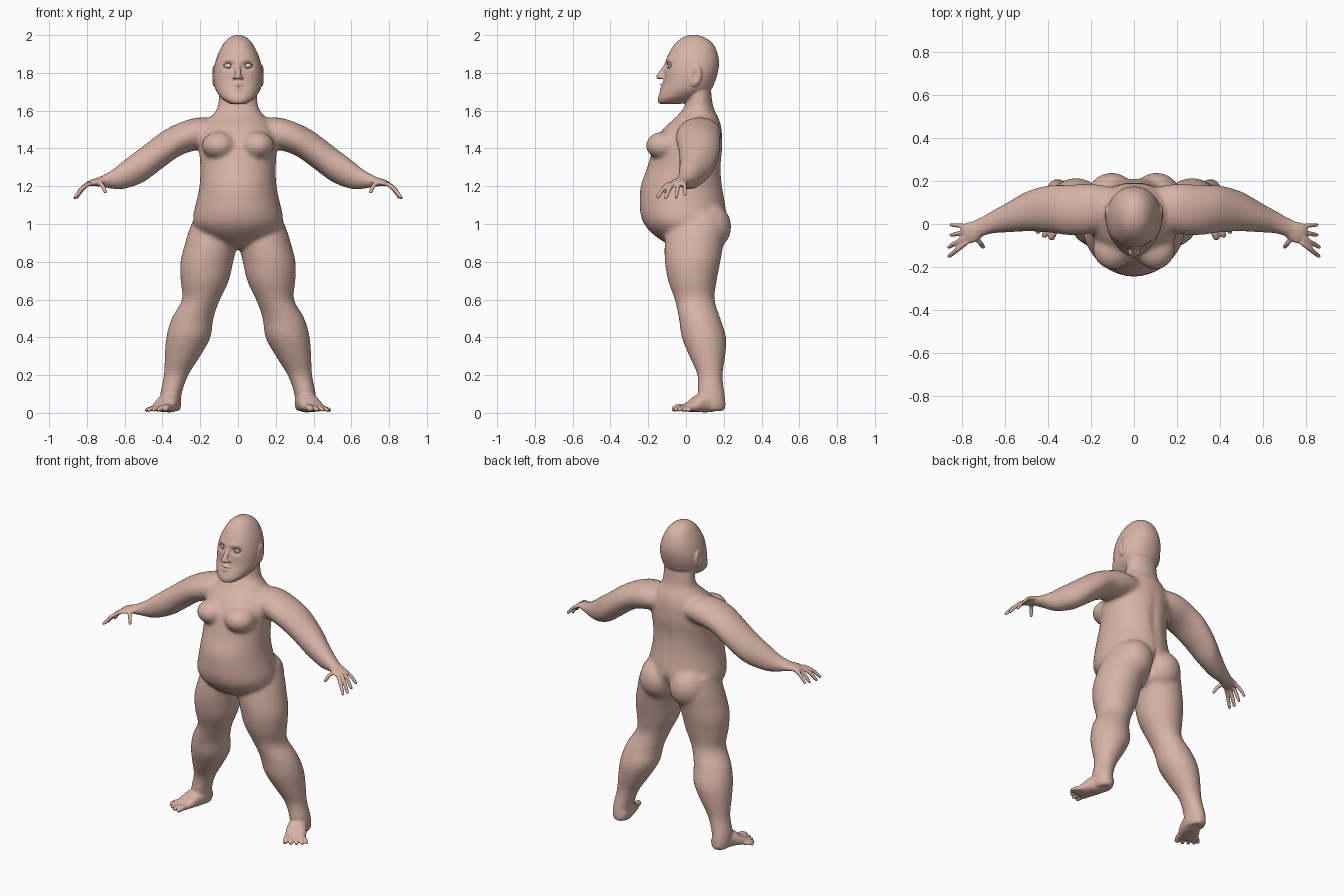
import bpy, bmesh, math
from mathutils import Vector, Matrix

cube = bpy.data.objects.get("Cube")
if cube:
    bpy.data.objects.remove(cube)


def make_material(name, color):
    mat = bpy.data.materials.new(name)
    mat.use_nodes = True
    mat.diffuse_color = color
    mat.node_tree.nodes["Principled BSDF"].inputs["Base Color"].default_value = color
    return mat


skin = make_material("skin", (0.68, 0.45, 0.38, 1))
eye_white = make_material("eye white", (0.8, 0.76, 0.72, 1))
X, Y, Z = Vector((1, 0, 0)), Vector((0, 1, 0)), Vector((0, 0, 1))


def spline(rows, steps):
    """Catmull-Rom interpolation through rows of numbers."""
    rows = [Vector(r) for r in rows]
    out = []
    for i in range(len(rows) - 1):
        a, b, c, d = rows[max(i - 1, 0)], rows[i], rows[i + 1], rows[min(i + 2, len(rows) - 1)]
        for k in range(steps):
            t = k / steps
            out.append(b + (c - a) * (t / 2) + (a * 2 - b * 5 + c * 4 - d) * (t * t / 2)
                       + (b * 3 - a - c * 3 + d) * (t ** 3 / 2))
    return out + [rows[-1]]


def loft(bm, rows, axes=None, sides=28, steps=4, power=1.0, flip=1):
    """Closed tube through (x, y, z, half width, half height) rows."""
    rows = spline(rows, steps)
    rings = []
    for i, r in enumerate(rows):
        centre = Vector(r[:3])
        if axes:
            u, v = axes
        else:
            along = (Vector(rows[min(i + 1, len(rows) - 1)][:3]) - Vector(rows[max(i - 1, 0)][:3])).normalized()
            u = along.cross(Z).normalized()
            v = u.cross(along)
        ring = []
        for k in range(sides):
            a = math.tau * k / sides
            c, s = math.cos(a), math.sin(a)
            p = centre + u * r[3] * math.copysign(abs(c) ** power, c) + v * r[4] * math.copysign(abs(s) ** power, s)
            ring.append(bm.verts.new((p.x * flip, p.y, p.z)))
        rings.append(ring)
    faces = [bm.faces.new(rings[0]), bm.faces.new(rings[-1])]
    for a, b in zip(rings, rings[1:]):
        faces += [bm.faces.new((a[k - 1], a[k], b[k], b[k - 1])) for k in range(sides)]
    bmesh.ops.recalc_face_normals(bm, faces=faces)


def ball(bm, centre, radii, tilt=0.0):
    m = Matrix.Translation(centre) @ Matrix.Rotation(tilt, 4, "X") @ Matrix.Diagonal((*radii, 1))
    bmesh.ops.create_uvsphere(bm, u_segments=24, v_segments=16, radius=1, matrix=m)


def finger(bm, base, tip, r, side, lift=0.012):
    """Gently arched digit with a rounded end."""
    a, b = Vector(base), Vector(tip)
    mid = (a + b) / 2 + Z * lift
    end = b + (b - mid).normalized() * r * 0.5
    loft(bm, [(*a, r, r), (*mid, r, r), (*b, r * .8, r * .8), (*end, r * .3, r * .3)], sides=12, flip=side)


def finish(bm, name, mat):
    mesh = bpy.data.meshes.new(name)
    bm.to_mesh(mesh)
    bm.free()
    ob = bpy.data.objects.new(name, mesh)
    bpy.context.collection.objects.link(ob)
    mesh.materials.append(mat)
    for p in mesh.polygons:
        p.use_smooth = True
    return ob


def fuse(bm, voxel, smoothing):
    """Merge overlapping volumes into one skin and return it as a bmesh."""
    ob = finish(bm, "volume", skin)
    rem = ob.modifiers.new("merge", "REMESH")
    rem.mode, rem.voxel_size = "VOXEL", voxel
    smooth = ob.modifiers.new("soften", "SMOOTH")
    smooth.factor, smooth.iterations = 0.5, smoothing
    graph = bpy.context.evaluated_depsgraph_get()
    mesh = bpy.data.meshes.new_from_object(ob.evaluated_get(graph))
    bpy.data.objects.remove(ob)
    out = bmesh.new()
    out.from_mesh(mesh)
    bpy.data.meshes.remove(mesh)
    return out


def sculpt(bm, centre, radii, offset):
    """Push the skin near a point with a soft falloff."""
    centre, offset = Vector(centre), Vector(offset)
    for v in bm.verts:
        d = v.co - centre
        q = sum((d[i] / radii[i]) ** 2 for i in range(3))
        if q < 6:
            v.co += offset * math.exp(-q)


# Torso: height, half width, front, back
torso = [(.87, .05, -.05, .1), (.9, .13, -.11, .15), (.95, .2, -.18, .18), (1, .235, -.222, .2),
         (1.05, .237, -.24, .215), (1.1, .225, -.245, .21), (1.2, .204, -.24, .195), (1.3, .2, -.205, .188),
         (1.4, .207, -.175, .195), (1.46, .21, -.15, .193), (1.51, .19, -.115, .188), (1.56, .15, -.06, .173),
         (1.61, .112, -.015, .148), (1.66, .103, 0, .138), (1.74, .1, 0, .13)]
bm = bmesh.new()
loft(bm, [(0, (f + b) / 2, z, w, (b - f) / 2) for z, w, f, b in torso], (X, Y), sides=40)

# Legs: inner, outer, front, back at each height
leg = [(1.06, .03, .22, -.06, .2), (.97, .005, .258, -.1, .21), (.9, .003, .28, -.113, .2), (.8, .025, .305, -.112, .182),
       (.7, .048, .304, -.095, .163), (.6, .095, .297, -.06, .152), (.5, .13, .352, -.038, .182),
       (.4, .145, .38, -.023, .213), (.3, .2, .388, .017, .208), (.2, .262, .393, .06, .194),
       (.1, .298, .412, .06, .205), (.03, .3, .41, .07, .212), (.01, .31, .4, .08, .2)]
# Arms: bottom, top, front, back at each distance from the middle
arm = [(.08, 1.42, 1.55, -.02, .17), (.2, 1.395, 1.565, -.045, .188), (.3, 1.365, 1.54, -.053, .183),
       (.4, 1.295, 1.49, -.04, .18), (.5, 1.222, 1.415, -.035, .152), (.6, 1.185, 1.34, -.04, .095),
       (.66, 1.185, 1.292, -.045, .062), (.72, 1.195, 1.256, -.062, .03), (.76, 1.2, 1.24, -.07, .015)]
for side in (1, -1):
    loft(bm, [((i + o) / 2, (f + b) / 2, z, (o - i) / 2, (b - f) / 2) for z, i, o, f, b in leg], (X, Y), flip=side)
    loft(bm, [(x, (f + b) / 2, (lo + hi) / 2, (b - f) / 2, (hi - lo) / 2) for x, lo, hi, f, b in arm], (Y, Z), flip=side)
    # Chest and buttocks
    ball(bm, (.1 * side, -.115, 1.415), (.092, .098, .075))
    ball(bm, (.105 * side, .125, .985), (.115, .115, .125))
bm = fuse(bm, 0.012, 7)

# Head: height, half width, front, back
head = [(1.635, .035, -.135, -.03), (1.645, .06, -.148, .0), (1.67, .092, -.148, .06), (1.71, .118, -.134, .13),
        (1.75, .128, -.12, .152), (1.8, .13, -.114, .168), (1.85, .122, -.11, .175), (1.9, .106, -.093, .168),
        (1.95, .08, -.062, .146), (1.98, .055, -.03, .113), (1.995, .03, .0, .08), (2.002, .008, .03, .05)]
loft(bm, [(0, (f + b) / 2, z, w, (b - f) / 2) for z, w, f, b in head], (X, Y), sides=36, power=.92)
# Nose, lips and chin
loft(bm, [(0, -.095, 1.87, .012, .01), (0, -.112, 1.83, .013, .014), (0, -.136, 1.79, .016, .018),
          (0, -.143, 1.776, .017, .014), (0, -.143, 1.767, .009, .007)], (X, Y), sides=16)
for z, y in ((1.737, -.125), (1.717, -.128)):
    loft(bm, [(-.046, y + .018, 1.726, .004, .004), (0, y, z, .013, .009), (.046, y + .018, 1.726, .004, .004)], (Y, Z), sides=12)
ball(bm, (0, -.126, 1.665), (.04, .023, .022))

foot_toes = [((.365, -.005, .028), (.385, -.066, .02), .019), ((.392, .0, .026), (.42, -.058, .016), .014),
             ((.415, .012, .024), (.45, -.04, .015), .013), ((.433, .026, .022), (.474, -.016, .014), .013),
             ((.445, .043, .02), (.488, .01, .013), .012)]
fingers = [((.78, -.085, 1.216), (.862, -.15, 1.142), .012), ((.785, -.062, 1.217), (.864, -.108, 1.138), .012),
           ((.783, -.036, 1.217), (.853, -.052, 1.142), .0115), ((.778, -.01, 1.217), (.854, -.004, 1.155), .011),
           ((.735, -.065, 1.215), (.702, -.108, 1.168), .012)]
for side in (1, -1):
    # Ears, nostril wings and eyelids
    ball(bm, (.126 * side, .05, 1.785), (.014, .034, .058), -.2)
    ball(bm, (.018 * side, -.13, 1.776), (.011, .015, .01))
    # Foot with instep and toes
    loft(bm, [(.34, .195, .045, .03, .03), (.352, .14, .055, .052, .05), (.37, .08, .052, .058, .05),
              (.392, .035, .036, .062, .032), (.408, .0, .026, .056, .02), (.415, -.018, .022, .04, .012)],
         sides=24, flip=side, power=.85)
    for base, tip, r in foot_toes:
        finger(bm, base, tip, r, side, .006)
    # Hand with fingers
    loft(bm, [(.7, -.012, 1.23, .036, .026), (.74, -.03, 1.224, .044, .021), (.775, -.045, 1.217, .05, .016),
              (.795, -.054, 1.21, .04, .01)], sides=24, flip=side)
    for base, tip, r in fingers:
        finger(bm, base, tip, r, side)
bm = fuse(bm, 0.0062, 3)

# Soft sculpting: sockets, ears, mouth line, cleft and spine
for side in (1, -1):
    sculpt(bm, (.052 * side, -.1, 1.838), (.03, .04, .02), (0, .017, 0))
    sculpt(bm, (.05 * side, -.1, 1.87), (.035, .03, .012), (0, -.005, 0))
    sculpt(bm, (.142 * side, .047, 1.79), (.012, .016, .028), (-.011 * side, 0, 0))
sculpt(bm, (0, -.14, 1.726), (.035, .03, .004), (0, .008, 0))
sculpt(bm, (0, .2, .95), (.018, .08, .08), (0, -.03, 0))
sculpt(bm, (0, .19, 1.28), (.03, .05, .15), (0, -.008, 0))
for v in bm.verts:
    v.co.z = max(v.co.z, 0)
finish(bm, "body", skin)

# Eyes and eyelids
for side, name in ((1, "left"), (-1, "right")):
    bm = bmesh.new()
    ball(bm, (.052 * side, -.073, 1.838), (.024, .022, .016))
    finish(bm, name + "_eye", eye_white)
    bm = bmesh.new()
    for bend in (.015, -.012):
        loft(bm, [(.026, -.087, 1.836, .005, .004), (.052, -.093, 1.838 + bend, .006, .004), (.08, -.074, 1.838, .005, .004)],
             (Y, Z), sides=10, flip=side)
    finish(bm, name + "_eyelids", skin)
